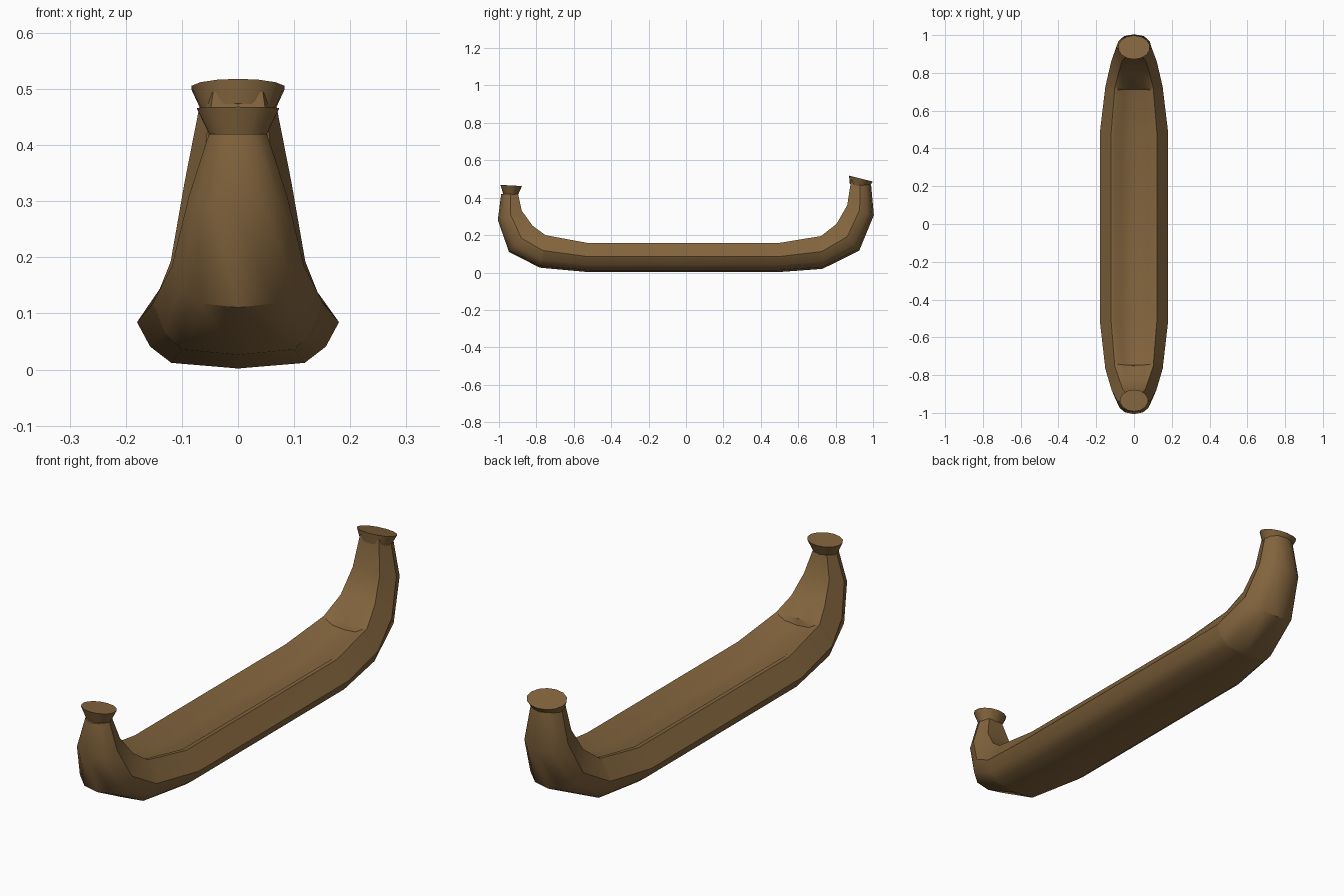
import bpy, bmesh, math
from mathutils import Vector, Matrix

if "Cube" in bpy.data.objects:
    bpy.data.objects.remove(bpy.data.objects["Cube"])

brown = bpy.data.materials.new("reed brown")
brown.diffuse_color = (0.225, 0.128, 0.047, 1)
brown.use_nodes = True
brown.node_tree.nodes["Principled BSDF"].inputs["Base Color"].default_value = brown.diffuse_color


def finish(bm, name, angle):
    bmesh.ops.recalc_face_normals(bm, faces=bm.faces)
    me = bpy.data.meshes.new(name)
    bm.to_mesh(me)
    bm.free()
    ob = bpy.data.objects.new(name, me)
    bpy.context.collection.objects.link(ob)
    me.materials.append(brown)
    bpy.ops.object.select_all(action='DESELECT')
    ob.select_set(True)
    bpy.context.view_layer.objects.active = ob
    bpy.ops.object.shade_smooth_by_angle(angle=math.radians(angle))
    return ob


# hull stations: outer/bottom (y, z), inner/top (y, z), half width, trough depth
stations = [
    (-.978, .42, -.898, .42, .052, 0),
    (-.997, .285, -.878, .33, .088, 0),
    (-.94, .118, -.82, .25, .118, 0),
    (-.78, .036, -.752, .20, .152, 0),
    (-.77, .035, -.742, .198, .153, .025),
    (-.52, .012, -.52, .157, .18, .04),
    (.49, .012, .49, .157, .18, .04),
    (.72, .029, .71, .193, .153, .025),
    (.73, .030, .722, .195, .152, 0),
    (.92, .125, .805, .26, .12, 0),
    (.995, .31, .862, .36, .095, 0),
    (.98, .47, .883, .495, .066, 0),
]
bm = bmesh.new()
rings = []
for by, bz, ty, tz, w, dip in stations:
    b, t = Vector((0, by, bz)), Vector((0, ty, tz))
    up = (t - b).normalized()
    # half section from keel up to rim and into the trough: (width, height, drop)
    low = .55 if dip == 0 and w < .13 else .66
    half = [(0, 0, .01), (low, 0, 0), (.87, .2, 0), (1, .5, 0), (.67, 1, 0),
            (.57, 1, 0), (.36, 1, dip * .8), (0, 1, dip)]
    pts = [(w * x, b.lerp(t, h) - up * d) for x, h, d in half]
    pts += [(-x, p) for x, p in reversed(pts[1:-1])]
    rings.append([bm.verts.new((x, p.y, p.z)) for x, p in pts])
for r, s in zip(rings, rings[1:]):
    for i in range(len(r)):
        j = (i + 1) % len(r)
        bm.faces.new((r[i], r[j], s[j], s[i]))
bm.faces.new(rings[0])
bm.faces.new(rings[-1])
finish(bm, "hull", 38)


# flared tips on bow and stern
def flare(name, y, z, height, r_low, r_top, tilt):
    bm = bmesh.new()
    bmesh.ops.create_cone(bm, cap_ends=True, segments=14, radius1=r_low,
                          radius2=r_top, depth=height)
    bmesh.ops.scale(bm, vec=(1, .77, 1), verts=bm.verts)
    bmesh.ops.transform(bm, verts=bm.verts,
                        matrix=Matrix.Translation((0, y, z)) @ Matrix.Rotation(tilt, 4, 'X'))
    finish(bm, name, 35)


flare("bow_tip", -.936, .441, .049, .051, .075, math.radians(-3))
flare("stern_tip", .93, .482, .042, .066, .085, math.radians(-14))
